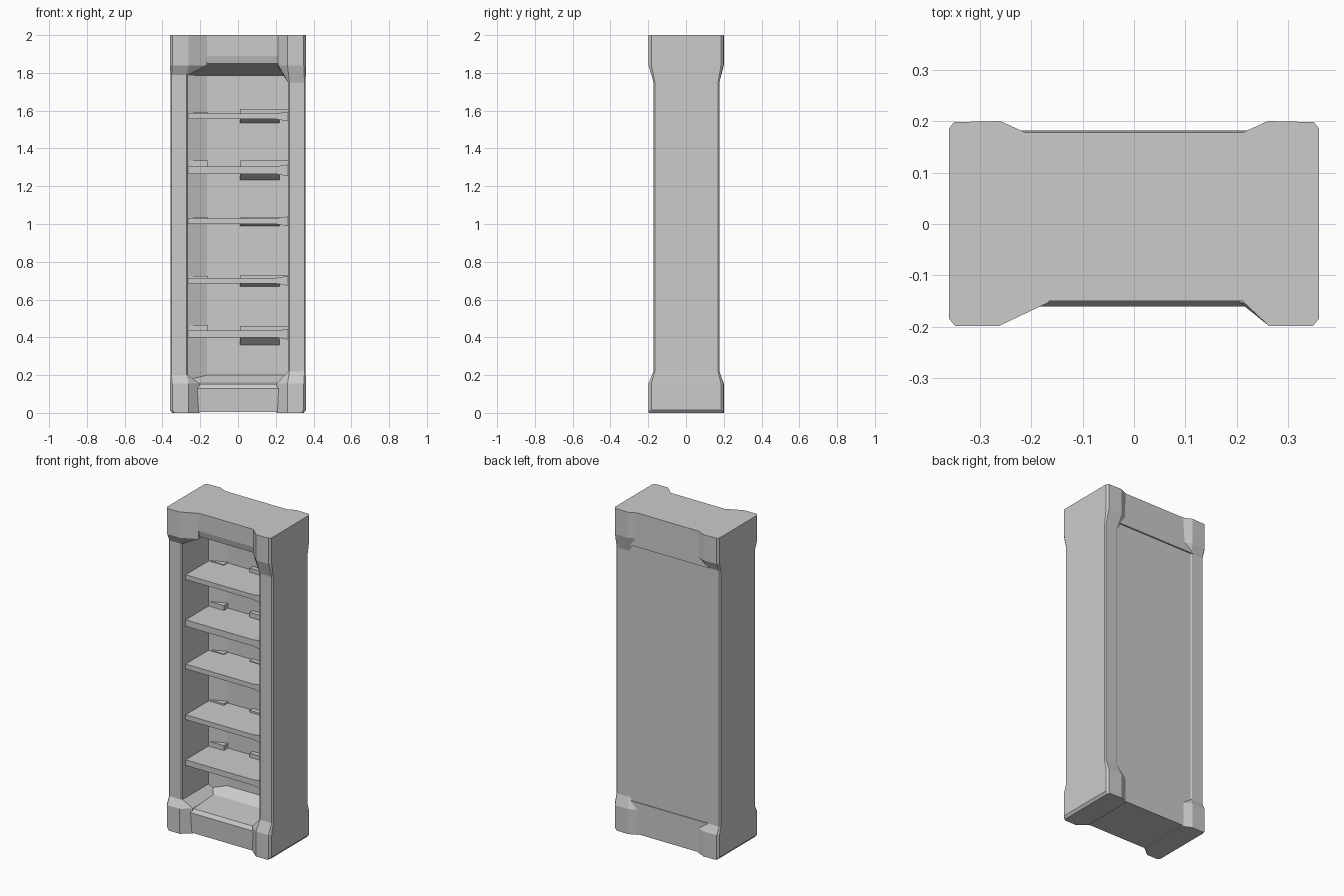
import bpy, bmesh

if "Cube" in bpy.data.objects:
    bpy.data.objects.remove(bpy.data.objects["Cube"])


def loft(name, rings):
    """Skin equal-length rings of 3D points and cap both ends."""
    bm = bmesh.new()
    loops = [[bm.verts.new(p) for p in r] for r in rings]
    n = len(loops[0])
    for a, b in zip(loops, loops[1:]):
        for i in range(n):
            j = (i + 1) % n
            bm.faces.new((a[i], a[j], b[j], b[i]))
    bm.faces.new(loops[0])
    bm.faces.new(loops[-1])
    bmesh.ops.recalc_face_normals(bm, faces=bm.faces)
    mesh = bpy.data.meshes.new(name)
    bm.to_mesh(mesh)
    bm.free()
    ob = bpy.data.objects.new(name, mesh)
    bpy.context.collection.objects.link(ob)
    return ob


def prism_x(name, profile, x0, x1):
    return loft(name, [[(x, y, z) for y, z in profile] for x in (x0, x1)])


def prism_y(name, profile, y0, y1):
    return loft(name, [[(x, y, z) for x, z in profile] for y in (y0, y1)])


def box(name, x0, x1, y0, y1, z0, z1):
    return prism_x(name, [(y0, z0), (y1, z0), (y1, z1), (y0, z1)], x0, x1)


# Side posts: slim shafts flaring into chunky feet and heads
def post(name, s, inner, low, high):
    def block(z, front, k=0.0):
        return [(s * x, y, z) for x, y in (
            (.36 - k, -.183), (.348 - k, -.198), (.262, -.198), (front, -.152),
            (.205, .175), (.26, .2), (.35 - k, .198), (.36 - k, .185))]

    def shaft(z):
        return [(s * x, y, z) for x, y in (
            (.358, -.165), (.352, -.172), (.272, -.172), (.265, -.165),
            (.265, .172), (.275, .177), (.352, .177), (.358, .17))]

    loft(name, [block(0, .205, .012), block(.015, .205), block(.155, .205), shaft(low),
                shaft(high), block(1.84, inner), block(2, inner)])


post("right_post", 1, .213, .22, 1.75)
post("left_post", -1, .165, .20, 1.79)

# Top and bottom beams
prism_x("top_beam", [(-.15, 2), (.178, 2), (.182, 1.79), (.11, 1.785),
                     (-.11, 1.84), (-.14, 1.85), (-.15, 1.89)], -.28, .28)
prism_x("bottom_beam", [(-.155, .005), (-.16, .13), (-.145, .152), (.06, .16),
                        (.13, .2), (.178, .2), (.178, .005)], -.28, .28)

# Back board with a slanted inner left corner
box("back_board", -.3, .3, .13, .174, .1, 1.9)
loft("back_corner_board", [[(-.28, .08, z), (-.16, .132, z), (-.28, .132, z)]
                           for z in (.15, 1.82)])

# Shelves, flaring where they meet the right post:
# height, thickness, left ledge top, right ledge top, right bracket drop
shelves = [(.435, .035, .03, .025, .05), (.715, .03, .01, .012, .02),
           (1.03, .03, .005, .005, .015), (1.305, .04, .03, .03, .04),
           (1.585, .03, .005, .025, .025)]
for i, (top, th, left, right, drop) in enumerate(shelves, 1):
    bot = top - th
    prism_y(f"shelf_{i}", [(-.275, top), (.2, top), (.268, top + .01),
                           (.268, bot - .012), (.2, bot), (-.275, bot)], -.135, .14)
    # Low ledges and support brackets along the back of each shelf
    box(f"left_ledge_{i}", -.268, -.16, .09, .14, top - .01, top + left)
    box(f"right_ledge_{i}", .01, .266, .1, .14, top - .01, top + right)
    prism_x(f"shelf_bracket_{i}", [(.08, bot + .005), (.14, bot + .005),
                                   (.14, bot - drop)], .01, .22)
